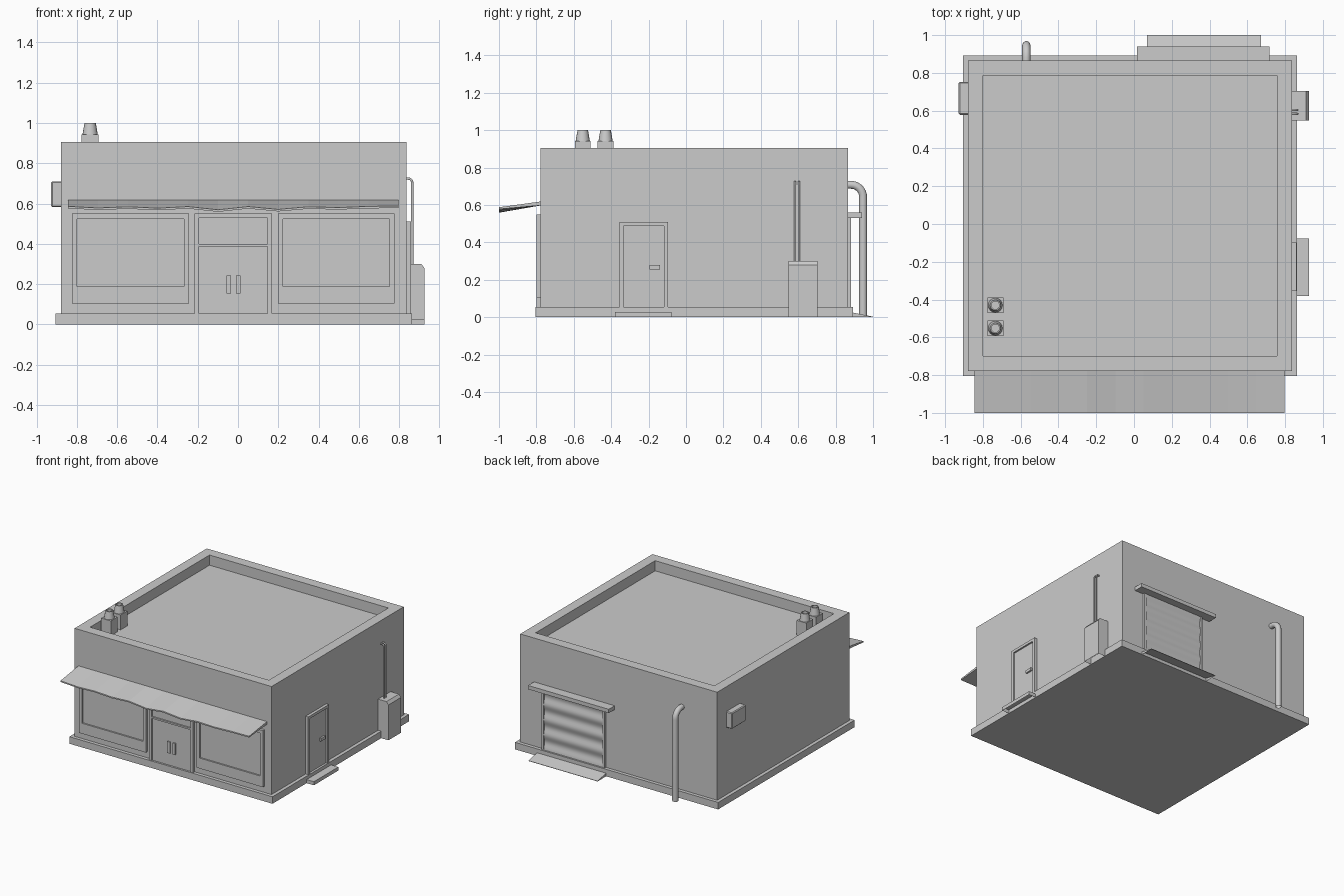
import bpy, bmesh, math
from mathutils import Vector

if "Cube" in bpy.data.objects:
    bpy.data.objects.remove(bpy.data.objects["Cube"])


def mesh_object(name, verts, faces):
    me = bpy.data.meshes.new(name)
    me.from_pydata(verts, [], faces)
    bm = bmesh.new()
    bm.from_mesh(me)
    bmesh.ops.recalc_face_normals(bm, faces=bm.faces)
    bm.to_mesh(me)
    bm.free()
    ob = bpy.data.objects.new(name, me)
    bpy.context.collection.objects.link(ob)
    return ob


def open_bottom(ob):
    """Remove faces lying on the ground."""
    bm = bmesh.new()
    bm.from_mesh(ob.data)
    low = [f for f in bm.faces if all(v.co.z < 1e-4 for v in f.verts)]
    bmesh.ops.delete(bm, geom=low, context='FACES')
    bm.to_mesh(ob.data)
    bm.free()


def box(name, x, y, z, bevel=0):
    verts = [(a, b, c) for a in x for b in y for c in z]
    faces = [(0, 1, 3, 2), (4, 6, 7, 5), (0, 4, 5, 1), (2, 3, 7, 6), (0, 2, 6, 4), (1, 5, 7, 3)]
    ob = mesh_object(name, verts, faces)
    if bevel:
        m = ob.modifiers.new("bevel", 'BEVEL')
        m.width, m.segments = bevel, 1
    return ob


def prism(name, profile, lo, hi, place):
    """Extrude a 2D profile from lo to hi; place maps (a, b, t) to xyz."""
    n = len(profile)
    verts = [place(a, b, t) for t in (lo, hi) for a, b in profile]
    faces = [tuple(range(n)), tuple(range(n, 2 * n))]
    faces += [(i, (i + 1) % n, n + (i + 1) % n, n + i) for i in range(n)]
    return mesh_object(name, verts, faces)


def along_x(y, z, t):
    return (t, y, z)


def along_y(x, z, t):
    return (x, t, z)


def frame(name, side, a, z, w, depth, sill=True):
    """Bars around an opening; side 'x' or 'y' is the wall's normal axis."""
    parts = [((a[0], a[0] + w), z), ((a[1] - w, a[1]), z),
             ((a[0] + w, a[1] - w), (z[1] - w, z[1]))]
    if sill:
        parts.append(((a[0] + w, a[1] - w), (z[0], z[0] + w)))
    for i, (s, h) in enumerate(parts):
        xy = (depth, s) if side == 'x' else (s, depth)
        box(f"{name}_{i}", *xy, h)


def pipe(name, start, corner, end, bend, radius):
    """Tube that leaves a wall, turns once and runs on to the end."""
    s, c, e = Vector(start), Vector(corner), Vector(end)
    u, v = (s - c).normalized(), (e - c).normalized()
    centre = c + (u + v) * bend
    pts = [s]
    for i in range(9):
        t = i / 8 * math.pi / 2
        pts.append(centre - v * bend * math.cos(t) - u * bend * math.sin(t))
    pts.append(e)
    cu = bpy.data.curves.new(name, 'CURVE')
    cu.dimensions = '3D'
    cu.bevel_depth, cu.bevel_resolution = radius, 3
    sp = cu.splines.new('POLY')
    sp.points.add(len(pts) - 1)
    for p, q in zip(sp.points, pts):
        p.co = (*q, 1)
    ob = bpy.data.objects.new(name, cu)
    bpy.context.collection.objects.link(ob)


# Main building as one shell: plinth, ledge, walls, parapet, sunken roof
shell = box("building", (-.905, .864), (-.805, .893), (0, .055))
bm = bmesh.new()
bm.from_mesh(shell.data)
top = max(bm.faces, key=lambda f: f.calc_center_median().z)
for inset, rise in ((.027, .85), (.079, -.08)):
    bmesh.ops.inset_region(bm, faces=[top], thickness=inset, use_even_offset=True)
    new = bmesh.ops.extrude_discrete_faces(bm, faces=[top])["faces"][0]
    bmesh.ops.translate(bm, vec=(0, 0, rise), verts=new.verts)
    top = new
bm.to_mesh(shell.data)
bm.free()

# Roof vents: square base with tapered hollow cap
for k, y in enumerate((-.43, -.552)):
    box(f"vent_base_{k}", (-.776, -.692), (y - .042, y + .042), (.82, .942))
    rings = [(.038, .942), (.028, 1.0), (.021, 1.0), (.021, .955)]
    n = 16
    verts = [(-.734 + r * math.cos(2 * math.pi * i / n), y + r * math.sin(2 * math.pi * i / n), z)
             for r, z in rings for i in range(n)]
    faces = [(j * n + i, j * n + (i + 1) % n, (j + 1) * n + (i + 1) % n, (j + 1) * n + i)
             for j in range(3) for i in range(n)]
    faces += [tuple(range(n)), tuple(range(3 * n, 4 * n))]
    mesh_object(f"vent_cap_{k}", verts, faces)

# Shop windows
for side, a in (("left", (-.825, -.243)), ("right", (.198, .777))):
    frame(f"{side}_window_frame", 'y', a, (.105, .55), .026, (-.80, -.775))
    i = (a[0] + .026, a[1] - .026)
    box(f"{side}_window_apron", i, (-.80, -.775), (.13, .187))
    box(f"{side}_window_glass", i, (-.788, -.775), (.18, .53))

# Front double door with transom and handles
frame("front_door_frame", 'y', (-.215, .168), (.055, .55), .022, (-.80, -.775), sill=False)
box("front_door_transom_bar", (-.195, .148), (-.80, -.775), (.387, .4))
box("front_door_transom_glass", (-.195, .148), (-.788, -.775), (.395, .53))
box("front_door_leaves", (-.195, .148), (-.79, -.775), (.055, .39))
for side, x in (("left", -.045), ("right", .001)):
    box(f"front_door_{side}_handle", (x - .011, x + .011), (-.80, -.785), (.153, .243))

# Awning with wavy front edge
xs = [-.845 + i * 1.642 / 11 for i in range(12)]
drop = [.002, .01, .004, .011, .003, .019, .003, .017, .004, .008, .002, 0]
n = len(xs)
rows = [(-.775, .619, 0), (-1.0, .588, 1), (-1.0, .578, 1), (-.775, .598, 0)]
verts = [(x, y, z - k * d) for y, z, k in rows for x, d in zip(xs, drop)]
faces = [(j * n + i, j * n + i + 1, (j + 1) % 4 * n + i + 1, (j + 1) % 4 * n + i)
         for j in range(4) for i in range(n - 1)]
faces += [(0, n, 2 * n, 3 * n), (n - 1, 2 * n - 1, 3 * n - 1, 4 * n - 1)]
mesh_object("awning", verts, faces)

# Side door with step
frame("side_door_frame", 'x', (-.355, -.097), (.05, .51), .021, (.82, .86), sill=False)
box("side_door_leaf", (.82, .847), (-.336, -.116), (.05, .495))
box("side_door_handle", (.84, .86), (-.195, -.138), (.256, .279))
open_bottom(box("side_step", (.85, .927), (-.38, -.077), (0, .028)))

# Utility cabinet with chamfered top and two conduits
cab = [(.83, 0), (.927, 0), (.927, .278), (.91, .3), (.83, .3)]
open_bottom(prism("utility_cabinet", cab, .547, .703, along_y))
for k, y in enumerate((.583, .604)):
    pipe(f"conduit_{k}", (.83, y, .724), (.865, y, .724), (.865, y, .29), .02, .006)

# Roller door: smooth slatted shutter, posts, canopy, ramp
steps = 40
prof = [(.855, .055)]
for i in range(steps + 1):
    t = i / steps
    prof.append((.874 + .006 * math.cos(t * 4 * 2 * math.pi), .055 + t * .475))
prof.append((.855, .53))
shutter = prism("roller_shutter", prof, .105, .63, along_x)
for side, x in (("left", .092), ("right", .623)):
    box(f"roller_post_{side}", (x, x + .018), (.855, .883), (.055, .53))
box("loading_canopy", (.015, .717), (.855, .94), (.53, .56))
open_bottom(prism("loading_ramp", [(.88, 0), (1.0, 0), (1.0, .003), (.88, .027)], .07, .672, along_x))

# Drain pipe and wall box
pipe("drain_pipe", (-.57, .86, .708), (-.57, .947, .708), (-.57, .947, 0), .065, .022)
box("wall_box", (-.928, -.87), (.578, .753), (.583, .71), bevel=.006)

# Smooth the round parts
for ob in list(bpy.context.scene.objects):
    if ob.name.startswith(("vent_cap", "roller_shutter")):
        bpy.ops.object.select_all(action='DESELECT')
        ob.select_set(True)
        bpy.context.view_layer.objects.active = ob
        bpy.ops.object.shade_smooth_by_angle(angle=math.radians(40))
